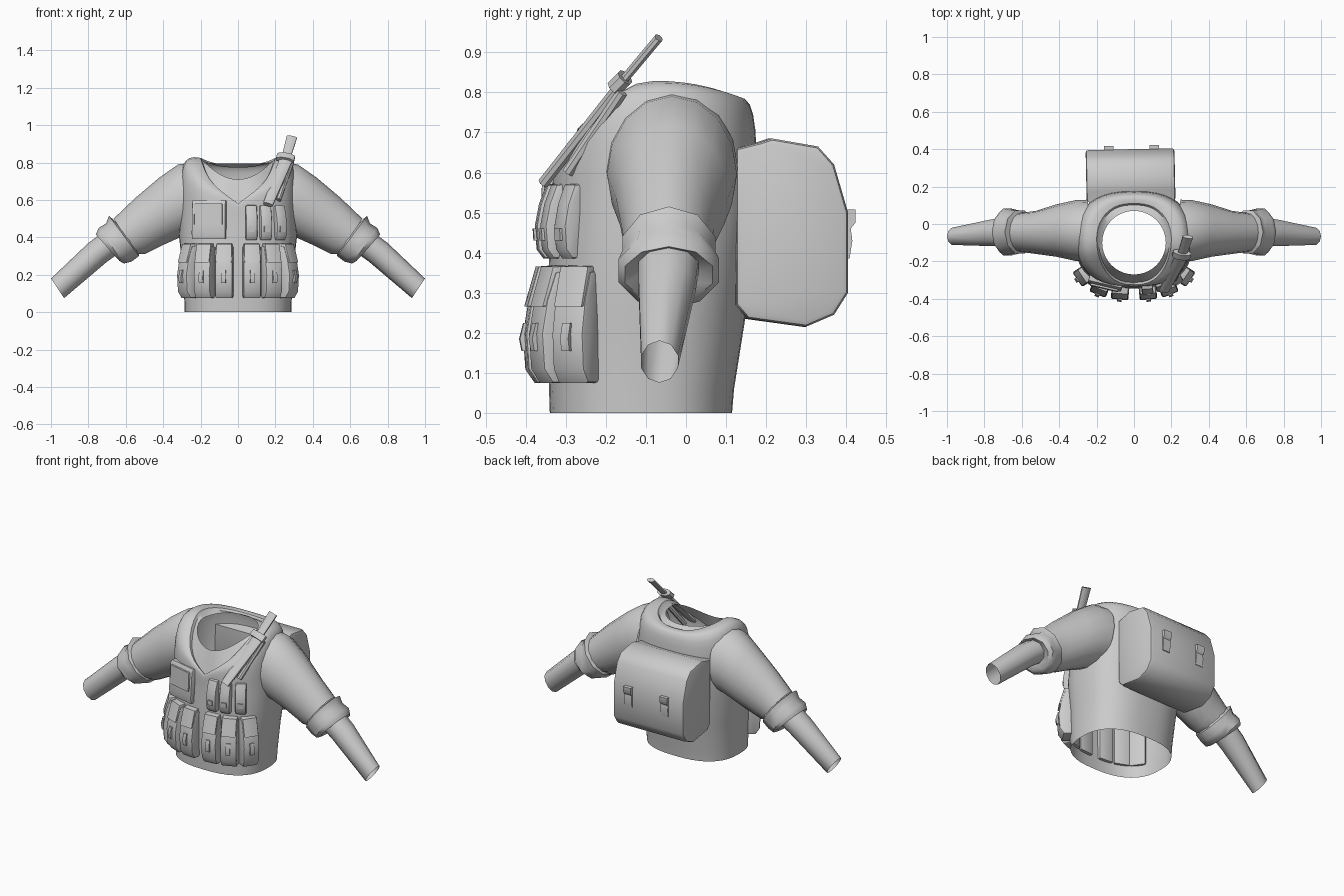
import bpy, bmesh, math
from mathutils import Vector, Matrix

cube = bpy.data.objects.get("Cube")
if cube:
    bpy.data.objects.remove(cube, do_unlink=True)

grey = bpy.data.materials.new("plain_grey")
grey.use_nodes = True
GREY = (0.6, 0.6, 0.6, 1)
grey.diffuse_color = GREY
grey.node_tree.nodes["Principled BSDF"].inputs["Base Color"].default_value = GREY


def finish(name, bm, angle=40):
    bmesh.ops.recalc_face_normals(bm, faces=bm.faces)
    mesh = bpy.data.meshes.new(name)
    bm.to_mesh(mesh)
    bm.free()
    mesh.materials.append(grey)
    ob = bpy.data.objects.new(name, mesh)
    bpy.context.collection.objects.link(ob)
    bpy.ops.object.select_all(action="DESELECT")
    ob.select_set(True)
    bpy.context.view_layer.objects.active = ob
    bpy.ops.object.shade_smooth_by_angle(angle=math.radians(angle))
    return ob


def loft(rings):
    """Skin a list of closed rings."""
    bm = bmesh.new()
    loops = [[bm.verts.new(p) for p in ring] for ring in rings]
    for a, b in zip(loops, loops[1:]):
        for i in range(len(a)):
            j = (i + 1) % len(a)
            bm.faces.new((a[i], a[j], b[j], b[i]))
    return bm


def spow(v, e):
    return math.copysign(abs(v) ** e, v)


def slab(profile, width, bevel, matrix):
    """Extrude a (depth, height) profile across x, soften it and place it."""
    bm = bmesh.new()
    face = bm.faces.new([bm.verts.new((-width / 2, -d, z)) for d, z in profile])
    out = bmesh.ops.extrude_face_region(bm, geom=[face])
    bmesh.ops.translate(bm, vec=(width, 0, 0),
                        verts=[v for v in out["geom"] if isinstance(v, bmesh.types.BMVert)])
    if bevel:
        caps = [e for e in bm.edges
                if abs(e.verts[0].co.x - e.verts[1].co.x) < 1e-5]
        bmesh.ops.bevel(bm, geom=caps, offset=bevel, segments=2, profile=0.5, affect="EDGES")
    bm.transform(matrix)
    return bm


def place(x, y, z=0, turn=0):
    return Matrix.Translation((x, y, z)) @ Matrix.Rotation(math.radians(turn), 4, "Z")


# Torso: stacked rounded rings, then a shoulder curve up to the V neckline
N = 40
angles = [2 * math.pi * i / N for i in range(N)]


def body_ring(z, half, front, back):
    mid, depth = (front + back) / 2, (back - front) / 2
    return [Vector((half * spow(math.cos(t), 0.8), mid + depth * spow(math.sin(t), 0.8), z))
            for t in angles]


def neckline(t):
    c, s = math.cos(t), math.sin(t)
    x = 0.2 * spow(c, 0.8)
    if s < 0:
        r = abs(x)
        return Vector((x, -0.08 + 0.245 * s, 0.58 + 0.75 * r + 0.095 * (r / 0.2) ** 6))
    return Vector((x, -0.08 + 0.19 * s, 0.825 - 0.04 * s * s))


rings = [body_ring(*r) for r in (
    (0, 0.285, -0.34, 0.115), (0.06, 0.287, -0.342, 0.12),
    (0.23, 0.295, -0.345, 0.147), (0.4, 0.315, -0.342, 0.165),
    (0.5, 0.312, -0.335, 0.178))]
low, neck = rings[-1], [neckline(t) for t in angles]
for k in range(1, 9):
    u = k / 8
    ring = []
    for a, n in zip(low, neck):
        c1 = Vector((a.x, a.y, a.z + 0.9 * (n.z - a.z)))
        c2 = a.lerp(n, 0.08)
        c2.z = n.z + 0.02 * (n.z - 0.58) / 0.245
        ring.append(a * (1 - u) ** 3 + c1 * 3 * u * (1 - u) ** 2
                    + c2 * 3 * u * u * (1 - u) + n * u ** 3)
    rings.append(ring)
finish("vest_torso", loft(rings))

# Shirt collar inside the neckline
inner = [p + Vector((-p.x * 0.04, 0.012 if p.y < -0.08 else -0.008, -0.012)) for p in neck]
hole = [Vector((0.17 * math.cos(t), -0.1 + 0.17 * math.sin(t),
                0.795 - 0.085 * max(0, -math.sin(t)) ** 2)) for t in angles]
finish("shirt_collar", loft([neck, inner, hole]))


# Sleeves: each ring spans a top point and a bottom point, with depth in y
def sleeve(name, spans, side, count=12):
    tube = []
    for tx, tz, bx, bz, cy, ry in spans:
        mid = Vector(((tx + bx) / 2, cy, (tz + bz) / 2))
        up = Vector(((tx - bx) / 2, 0, (tz - bz) / 2))
        ring = []
        for i in range(count):
            t = 2 * math.pi * i / count
            p = mid + up * math.cos(t) + Vector((0, ry * math.sin(t), 0))
            ring.append((p.x * side, p.y, p.z))
        tube.append(ring)
    finish(name, loft(tube), 45)


for side, label in ((1, "left"), (-1, "right")):
    sleeve(label + "_upper_sleeve", (
        (0.24, 0.8, 0.26, 0.42, -0.035, 0.165), (0.32, 0.79, 0.31, 0.4, -0.035, 0.162),
        (0.42, 0.72, 0.41, 0.355, -0.035, 0.14), (0.55, 0.61, 0.5, 0.31, -0.045, 0.115),
        (0.665, 0.5, 0.54, 0.31, -0.045, 0.105)), side, 16)
    sleeve(label + "_rolled_cuff", (
        (0.66, 0.49, 0.53, 0.33, -0.043, 0.1), (0.69, 0.515, 0.53, 0.3, -0.043, 0.122),
        (0.705, 0.475, 0.57, 0.27, -0.043, 0.122), (0.745, 0.45, 0.61, 0.26, -0.043, 0.132),
        (0.76, 0.415, 0.635, 0.275, -0.043, 0.115), (0.735, 0.41, 0.65, 0.315, -0.043, 0.075)),
        side, 10)
    sleeve(label + "_forearm_sleeve", (
        (0.72, 0.43, 0.63, 0.32, -0.043, 0.08), (0.8, 0.37, 0.7, 0.27, -0.047, 0.075),
        (1.0, 0.18, 0.93, 0.075, -0.066, 0.048)), side, 10)

# Pouches: one bulging profile reused for both rows
POUCH = ((-0.02, 0), (0.035, 0), (0.058, 0.12), (0.064, 0.43),
         (0.05, 0.72), (0.026, 0.97), (-0.02, 1))


def pouch(name, x, y, z, turn, width, height, depth=1.0):
    shape = [(d * depth, h * height) for d, h in POUCH]
    finish(name, slab(shape, width, 0.009, place(x, y, z, turn)))


for side, label in ((1, "left"), (-1, "right")):
    for i, (x, y, turn) in enumerate(((0.072, -0.34, 5), (0.172, -0.318, 22), (0.25, -0.262, 56))):
        spot = (side * x, y, 0.075, side * turn)
        pouch(f"{label}_waist_pouch_{i + 1}", *spot, 0.094, 0.285)
        # Closing tab with a raised buckle
        tab = ((0.04, 0.08), (0.07, 0.08), (0.076, 0.11), (0.066, 0.15), (0.05, 0.15))
        finish(f"{label}_pouch_tab_{i + 1}", slab(tab, 0.024, 0, place(*spot)))
        flap = ((0.02, 0.19), (0.061, 0.19), (0.032, 0.29), (-0.02, 0.294), (-0.02, 0.285))
        finish(f"{label}_pouch_flap_{i + 1}", slab(flap, 0.085, 0.005, place(*spot)))

for i, (x, y, turn) in enumerate(((0.07, -0.328, 4), (0.143, -0.312, 14), (0.215, -0.275, 28))):
    pouch(f"chest_pouch_{i + 1}", x, y, 0.385, turn, 0.062, 0.19, 0.75)
    band = ((0, 0.045), (0.052, 0.045), (0.054, 0.075), (0, 0.075))
    finish(f"chest_pouch_band_{i + 1}", slab(band, 0.03, 0, place(x, y, 0.385, turn)))

# Flat chest pocket with a raised panel
pocket = ((-0.04, 0), (0.025, 0), (0.032, 0.03), (0.022, 0.19), (0.01, 0.21), (-0.04, 0.21))
finish("chest_pocket", slab(pocket, 0.185, 0.008, place(-0.152, -0.312, 0.39, -13)))
panel = ((0, 0.075), (0.037, 0.075), (0.032, 0.19), (0, 0.19))
finish("chest_pocket_flap", slab(panel, 0.155, 0.006, place(-0.152, -0.312, 0.39, -13)))

# Backpack and its two straps
pack = ((-0.12, 0.66), (-0.18, 0.675), (-0.21, 0.685), (-0.325, 0.665), (-0.365, 0.62),
        (-0.4, 0.5), (-0.4, 0.3), (-0.365, 0.245), (-0.295, 0.215), (-0.15, 0.235),
        (-0.12, 0.27))
finish("backpack", slab(pack, 0.475, 0.014, place(-0.013, 0, 0, 1.2)))
strap = ((-0.38, 0.385), (-0.405, 0.385), (-0.412, 0.43), (-0.408, 0.46),
         (-0.42, 0.475), (-0.42, 0.508), (-0.38, 0.508))
for x, label in ((-0.135, "right"), (0.108, "left")):
    finish(label + "_backpack_strap", slab(strap, 0.05, 0, place(x, x * 0.03)))


# Knife strapped diagonally over the left shoulder
def bar(name, start, end, width, thick, taper=1.0):
    a, b = Vector(start), Vector(end)
    along = (b - a).normalized()
    across = (Vector((1, 0, 0)) - along * along.x).normalized()
    out = along.cross(across)
    tube = []
    for p, k in ((a, taper), (b, 1)):
        tube.append([p + across * width * k * math.cos(t) / 2 + out * thick * math.sin(t) / 2
                     for t in (math.pi / 8 + math.pi * i / 4 for i in range(8))])
    bm = loft(tube)
    bmesh.ops.holes_fill(bm, edges=bm.edges, sides=0)
    finish(name, bm, 35)


bar("knife_sheath", (0.16, -0.355, 0.575), (0.255, -0.17, 0.81), 0.075, 0.03, 0.75)
bar("sheath_strap", (0.215, -0.295, 0.6), (0.285, -0.16, 0.8), 0.03, 0.03)
bar("knife_guard", (0.25, -0.178, 0.812), (0.258, -0.152, 0.838), 0.105, 0.045)
bar("knife_handle", (0.255, -0.165, 0.82), (0.288, -0.068, 0.936), 0.06, 0.024, 0.85)
